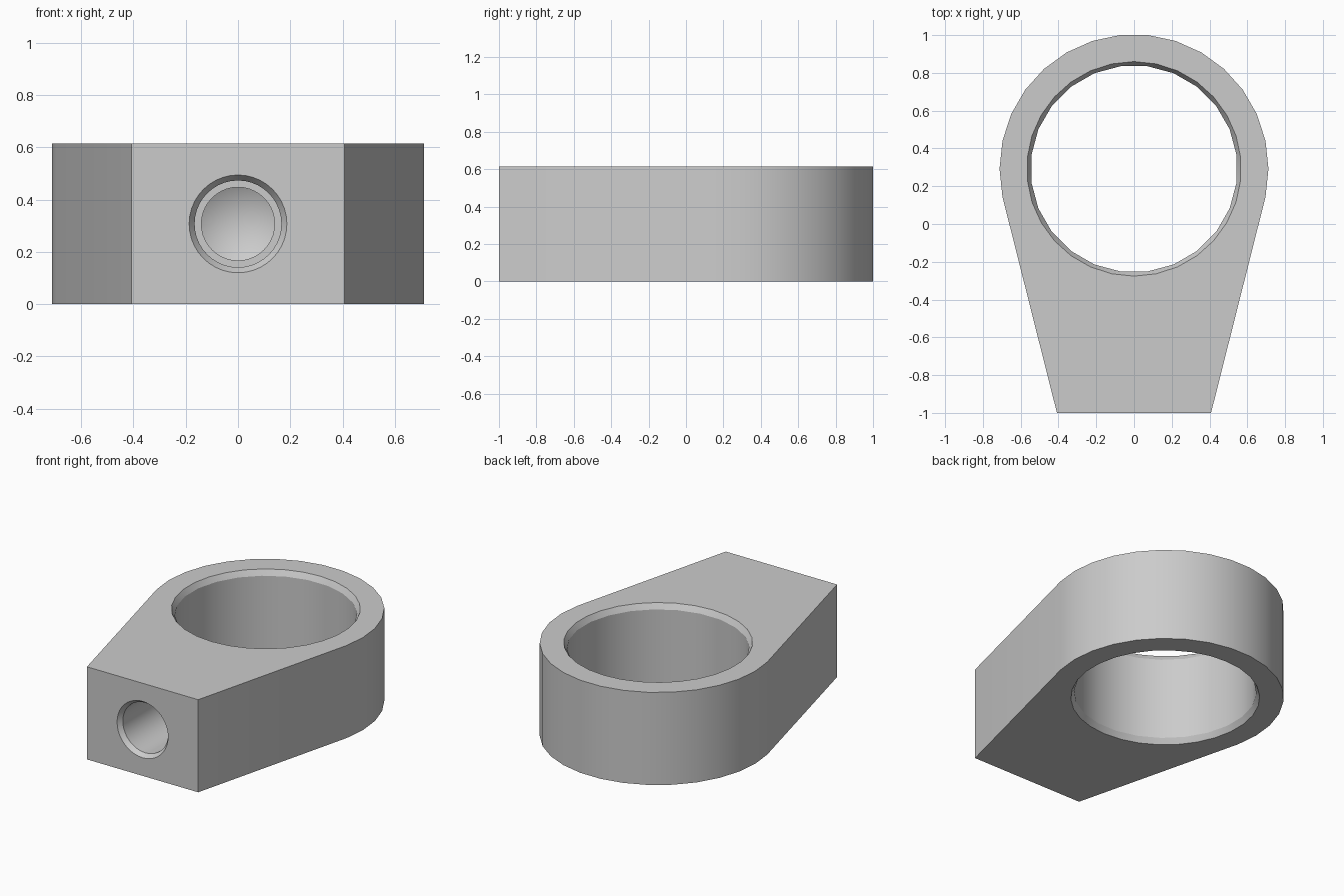
import bpy
import bmesh
from math import cos, sin, pi, radians
from mathutils import Matrix

cube = bpy.data.objects.get("Cube")
if cube:
    bpy.data.objects.remove(cube, do_unlink=True)

HEIGHT = 0.614
CENTRE_Y = 0.292
OUTER_R = 0.712
STEP = radians(12)

grey = bpy.data.materials.new("plain grey")
grey.use_nodes = True
grey.diffuse_color = (0.6, 0.6, 0.6, 1)
grey.node_tree.nodes["Principled BSDF"].inputs["Base Color"].default_value = (0.6, 0.6, 0.6, 1)


def add_object(name, bm):
    bmesh.ops.recalc_face_normals(bm, faces=bm.faces)
    mesh = bpy.data.meshes.new(name)
    bm.to_mesh(mesh)
    bm.free()
    mesh.materials.append(grey)
    obj = bpy.data.objects.new(name, mesh)
    bpy.context.collection.objects.link(obj)
    return obj


def stacked_cutter(name, rings, matrix, tip=None):
    """Join rings of (radius, z, sides, start angle) into a closed solid."""
    bm = bmesh.new()
    loops = []
    for radius, z, sides, start in rings:
        angles = [start + 2 * pi * i / sides for i in range(sides)]
        verts = [bm.verts.new((radius * cos(a), radius * sin(a), z)) for a in angles]
        loops.append([bm.edges.new((verts[i - 1], verts[i])) for i in range(sides)])
    for low, high in zip(loops, loops[1:]):
        bmesh.ops.bridge_loops(bm, edges=low + high)
    for loop in (loops[0], loops[-1]):
        cap = bmesh.ops.contextual_create(bm, geom=loop)["faces"]
    # Pull the last cap to a drill point
    if tip is not None:
        poked = bmesh.ops.poke(bm, faces=cap)
        poked["verts"][0].co = (0, 0, tip)
    bm.transform(matrix)
    obj = add_object(name, bm)
    obj.hide_render = True
    return obj


# Body: round head with straight sides narrowing to a flat front
bm = bmesh.new()
outline = [(0.408, -1.0)]
outline += [(OUTER_R * cos(i * STEP), CENTRE_Y + OUTER_R * sin(i * STEP)) for i in range(-1, 17)]
outline += [(-0.408, -1.0)]
base = bm.faces.new([bm.verts.new((x, y, 0)) for x, y in outline])
top = bmesh.ops.extrude_face_region(bm, geom=[base])["geom"]
bmesh.ops.translate(bm, vec=(0, 0, HEIGHT),
                    verts=[v for v in top if isinstance(v, bmesh.types.BMVert)])
if not any(f.calc_center_median().z < 0.001 for f in bm.faces):
    bm.faces.new([v for v in bm.verts if v.co.z < 0.001])
body = add_object("clamp_body", bm)

# Through bore with a small bevel at each mouth
wide, narrow, bevel = 0.568, 0.548, 0.036
half = pi / 24
bore = stacked_cutter("bore_cutter", [
    (wide, -0.1, 30, pi / 2), (wide, 0, 30, pi / 2),
    (narrow, bevel, 24, half), (narrow, HEIGHT - bevel, 24, half),
    (wide, HEIGHT, 30, pi / 2), (wide, HEIGHT + 0.1, 30, pi / 2),
], Matrix.Translation((0, CENTRE_Y, 0)))

# Blind screw hole in the front: bevel, wide bore, step, drill point
hole = stacked_cutter("screw_hole_cutter", [
    (0.187, -0.1, 40, 0), (0.187, 0, 40, 0), (0.166, 0.03, 40, 0),
    (0.166, 0.5, 40, 0), (0.14, 0.5, 40, 0), (0.14, 0.56, 40, 0),
], Matrix.Translation((0, -1, HEIGHT / 2)) @ Matrix.Rotation(-pi / 2, 4, "X"), tip=0.64)

for cutter in (bore, hole):
    cut = body.modifiers.new(cutter.name, "BOOLEAN")
    cut.operation = "DIFFERENCE"
    cut.solver = "EXACT"
    cut.object = cutter

# Bake the cuts, then remove the helpers
bpy.ops.object.select_all(action="DESELECT")
bpy.context.view_layer.objects.active = body
body.select_set(True)
for name in [m.name for m in body.modifiers]:
    bpy.ops.object.modifier_apply(modifier=name)
for cutter in (bore, hole):
    bpy.data.objects.remove(cutter, do_unlink=True)
bpy.ops.object.shade_smooth_by_angle(angle=radians(20))
